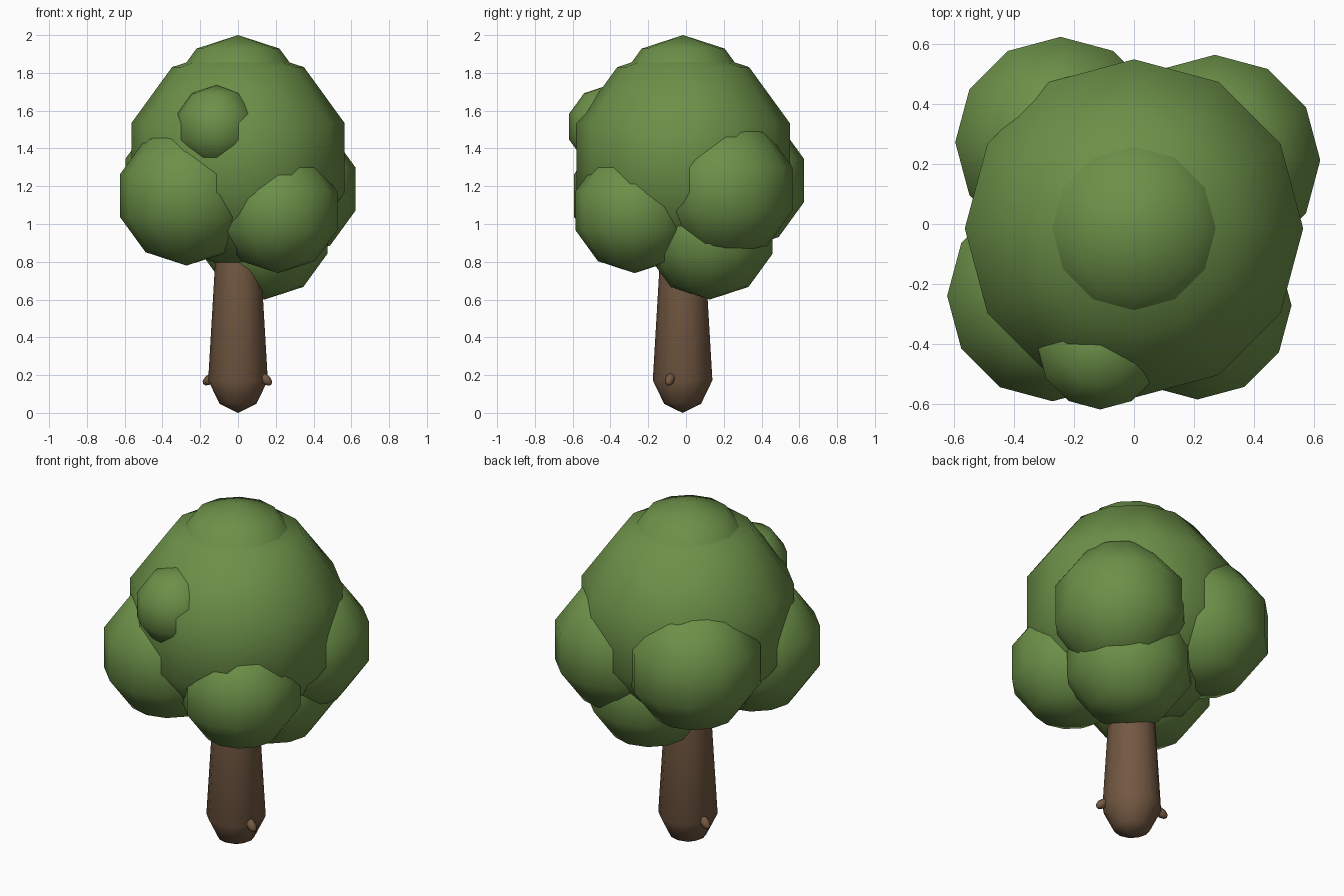
import bpy, bmesh, math
from mathutils import Vector, Matrix

if "Cube" in bpy.data.objects:
    bpy.data.objects.remove(bpy.data.objects["Cube"])


def material(name, rgb):
    m = bpy.data.materials.new(name)
    m.diffuse_color = (*rgb, 1.0)
    m.use_nodes = True
    m.node_tree.nodes["Principled BSDF"].inputs["Base Color"].default_value = m.diffuse_color
    return m


leaf_green = material("leaf green", (0.15, 0.28, 0.065))
bark_brown = material("bark brown", (0.17, 0.098, 0.054))


def finish(name, bm, mat):
    bmesh.ops.recalc_face_normals(bm, faces=bm.faces)
    for f in bm.faces:
        f.smooth = True
    mesh = bpy.data.meshes.new(name)
    bm.to_mesh(mesh)
    bm.free()
    mesh.materials.append(mat)
    obj = bpy.data.objects.new(name, mesh)
    bpy.context.collection.objects.link(obj)
    return obj


def ball(name, centre, radius, mat, segments=12, rings=5, shape=None):
    """Low-poly sphere, optionally reshaped by a matrix before placing."""
    bm = bmesh.new()
    bmesh.ops.create_uvsphere(bm, u_segments=segments, v_segments=rings, radius=radius)
    if shape is not None:
        bm.transform(shape)
    bm.transform(Matrix.Translation(centre))
    return finish(name, bm, mat)


# Foliage: one big crown with smaller clumps around it
clumps = {
    "main_crown": ((0.0, -0.015, 1.35), 0.594),
    "crown_top": ((0.0, -0.015, 1.626), 0.374),
    "back_right_clump": ((0.27, 0.213, 1.185), 0.37),
    "back_left_clump": ((-0.245, 0.273, 1.23), 0.37),
    "front_left_clump": ((-0.272, -0.24, 1.15), 0.37),
    "front_right_clump": ((0.212, -0.272, 1.07), 0.33),
    "lower_clump": ((0.14, 0.125, 0.95), 0.35),
    "small_front_clump": ((-0.113, -0.41, 1.515), 0.22),
}
for name, (centre, radius) in clumps.items():
    ball(name, centre, radius, leaf_green)

# Trunk: sphere whose upper half is pulled up and narrowed into a tapered column
bm = bmesh.new()
bmesh.ops.create_uvsphere(bm, u_segments=12, v_segments=5, radius=1.0)
for v in bm.verts:
    width, lift = (0.11, 1.0) if v.co.z > 0 else (0.166, 0.25)
    v.co = Vector((v.co.x * width, v.co.y * width - 0.018, v.co.z * 0.25 + lift))
finish("trunk", bm, bark_brown)

# Knots: small drooping stubs low on both sides of the trunk
for name, centre, axis in (
    ("right_knot", (0.145, -0.085, 0.178), (0.7, -0.25, -0.6)),
    ("left_knot", (-0.15, 0.04, 0.178), (-0.7, 0.25, -0.5)),
):
    turn = Vector(axis).to_track_quat("Z", "Y").to_matrix().to_4x4()
    ball(name, centre, 0.026, bark_brown, 8, 5, turn @ Matrix.Diagonal((1, 1, 1.7, 1)))
